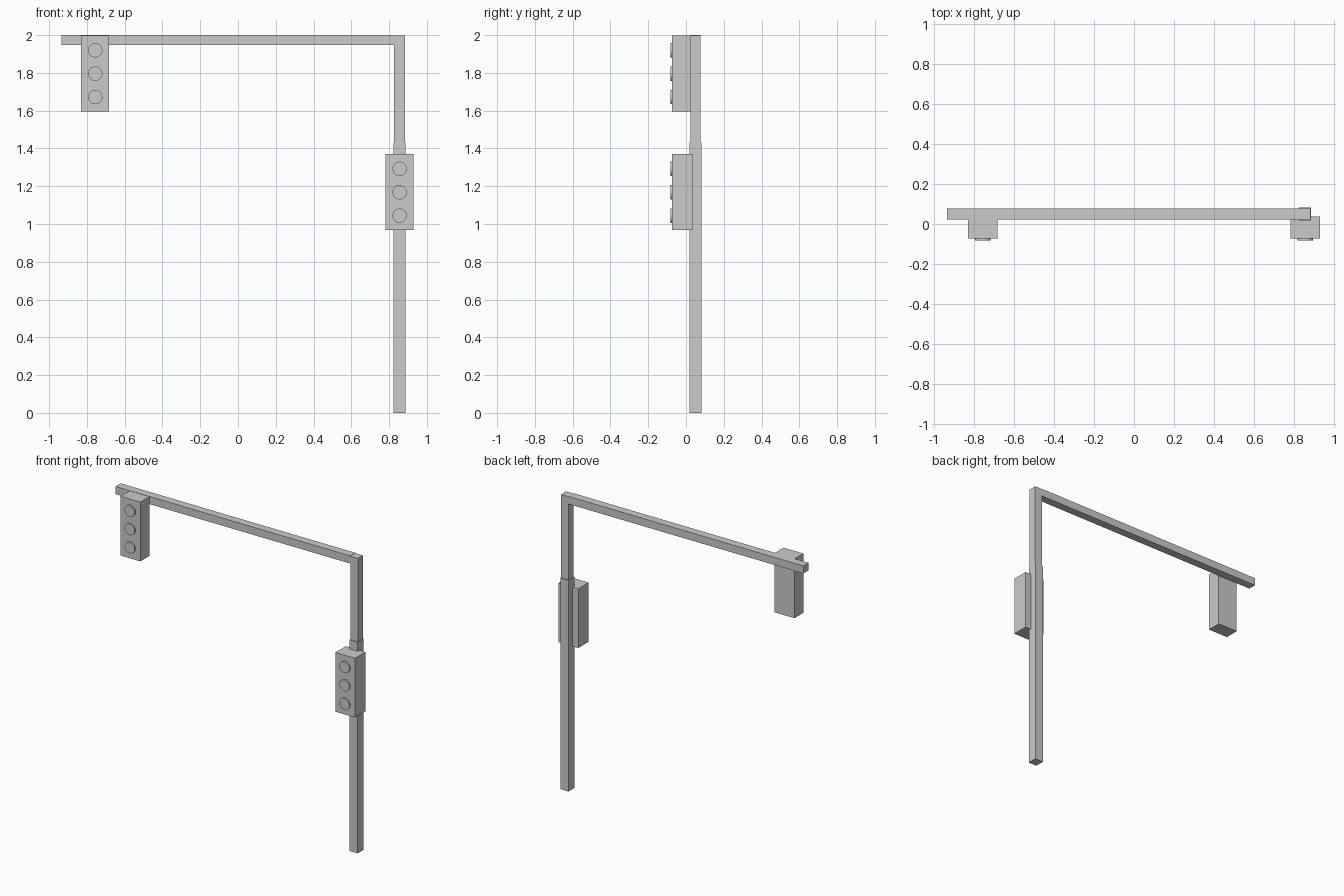
import bpy
from math import pi

cube = bpy.data.objects.get("Cube")
if cube:
    bpy.data.objects.remove(cube, do_unlink=True)

# One plain grey for everything
grey = bpy.data.materials.new("light_grey")
grey.use_nodes = True
colour = (0.6, 0.6, 0.6, 1)
grey.diffuse_color = colour
grey.node_tree.nodes["Principled BSDF"].inputs["Base Color"].default_value = colour


def box(name, x, y, z):
    """Box given by its (low, high) range on each axis."""
    ranges = (x, y, z)
    bpy.ops.mesh.primitive_cube_add(size=1, location=[(a + b) / 2 for a, b in ranges])
    ob = bpy.context.object
    ob.name = name
    ob.scale = [b - a for a, b in ranges]
    bpy.ops.object.transform_apply(location=False, rotation=False, scale=True)
    ob.data.materials.append(grey)
    return ob


def lens(name, x, z):
    """Round lamp standing slightly out of the housing front."""
    bpy.ops.mesh.primitive_cylinder_add(vertices=32, radius=0.038, depth=0.02,
                                        location=(x, -0.072, z), rotation=(pi / 2, 0, 0))
    ob = bpy.context.object
    ob.name = name
    ob.data.materials.append(grey)
    bpy.ops.object.shade_smooth_by_angle()


def signal(name, x, top, back):
    """Housing with three lamps, its top at the given height."""
    box(name + "_housing", (x - 0.074, x + 0.074), (-0.073, back), (top - 0.402, top))
    for i, lamp in enumerate(("top", "middle", "bottom")):
        lens(f"{name}_{lamp}_lens", x, top - 0.078 - i * 0.124)


# Post in two sections, and the arm reaching out to the right
box("lower_post", (0.824, 0.886), (0.018, 0.082), (0, 1.432))
box("upper_post", (0.827, 0.883), (0.023, 0.078), (1.432, 1.998))
box("arm", (-0.935, 0.827), (0.023, 0.078), (1.948, 2.0))

# Signals: one hung on the arm, one on the post
signal("arm_signal", -0.756, 1.998, 0.023)
signal("post_signal", 0.856, 1.37, 0.038)
